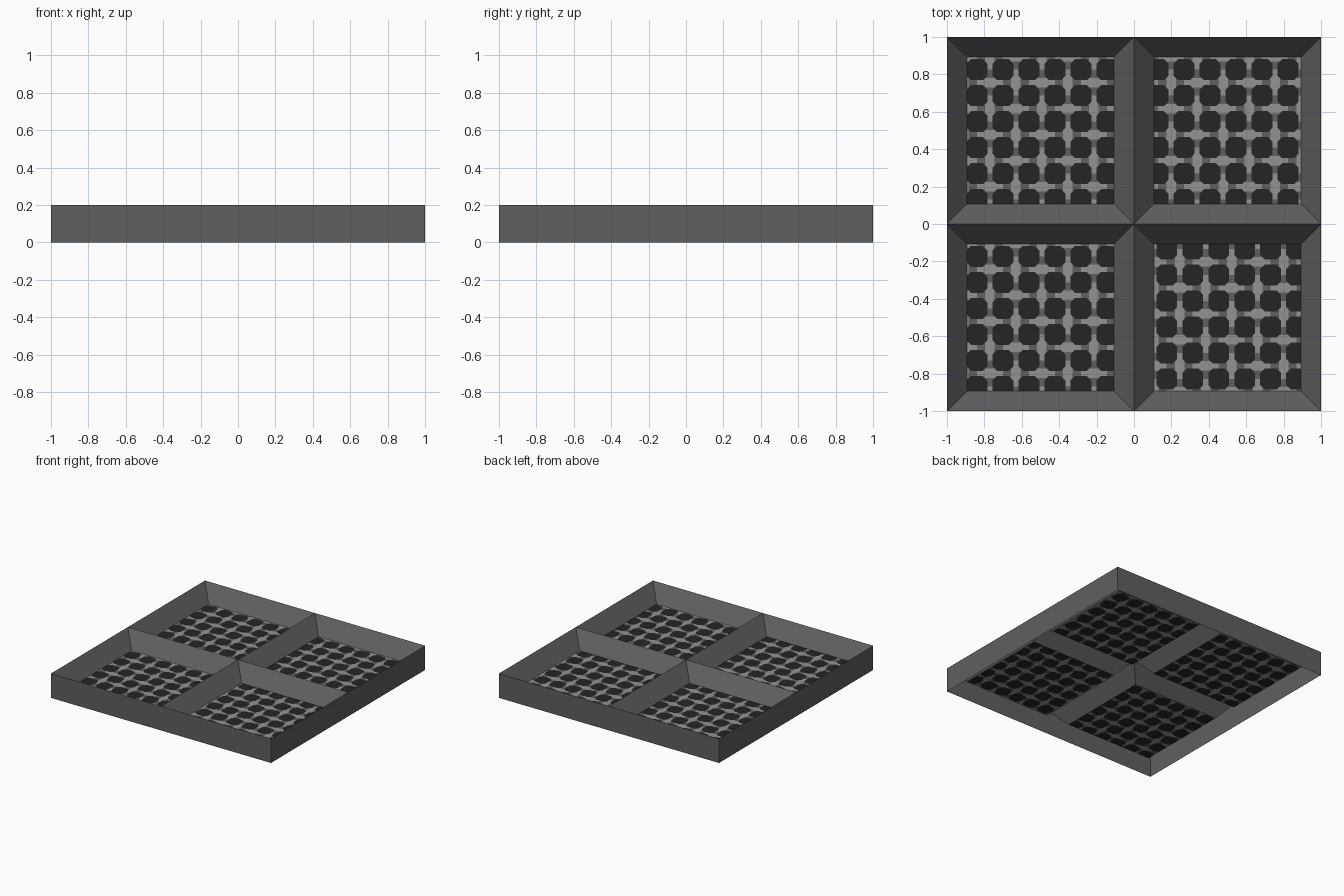
import bpy, bmesh
from mathutils import Vector

if "Cube" in bpy.data.objects:
    bpy.data.objects.remove(bpy.data.objects["Cube"])

TOP, FLOOR, INSET = 0.2, 0.075, 0.107


def material(name, v):
    m = bpy.data.materials.new(name)
    m.diffuse_color = (v, v, v, 1)
    m.use_nodes = True
    m.node_tree.nodes["Principled BSDF"].inputs["Base Color"].default_value = m.diffuse_color
    return m


GREY = material("frame grey", 0.115)
LIGHT = material("light strand grey", 0.29)
DARK = material("hole black", 0.018)


def finish(bm, name, mats):
    bmesh.ops.remove_doubles(bm, verts=bm.verts[:], dist=0.0005)
    me = bpy.data.meshes.new(name)
    bm.to_mesh(me)
    bm.free()
    for m in mats:
        me.materials.append(m)
    ob = bpy.data.objects.new(name, me)
    bpy.context.collection.objects.link(ob)
    return ob


def face(bm, pts, mat=0):
    f = bm.faces.new([bm.verts.new(p) for p in pts])
    f.material_index = mat


def ring(cx, cy, r, z):
    return [Vector((cx + sx * r, cy + sy * r, z))
            for sx, sy in ((-1, -1), (1, -1), (1, 1), (-1, 1))]


def band(bm, low, high):
    for k in range(4):
        n = (k + 1) % 4
        face(bm, (low[k], low[n], high[n], high[k]))


# Outer wall, a thin sheet open underneath
bm = bmesh.new()
band(bm, ring(0, 0, 1, 0), ring(0, 0, 1, TOP))
finish(bm, "outer_wall", [GREY])

# Sloping sides of the four compartments, meeting in sharp ridges
bm = bmesh.new()
for cx in (-0.5, 0.5):
    for cy in (-0.5, 0.5):
        hi, lo = ring(cx, cy, 0.5, TOP), ring(cx, cy, 0.5 - INSET, FLOOR)
        band(bm, hi, lo)
finish(bm, "sloped_dividers", [GREY])


def tile(bm, x, y, odd):
    """One octagonal hole with the woven strands around it."""
    h, a, c = 0.0695, 0.056, 0.032
    m = (a + c) / 2

    def put(pts, sx, sy, swap, mat):
        out = []
        for u, v in pts:
            if swap:
                u, v = v, u
            out.append((x + sx * u, y + sy * v, FLOOR))
        if sx * sy * (-1 if swap else 1) < 0:
            out.reverse()
        face(bm, out, mat)

    put([(a, -c), (a, c), (c, a), (-c, a), (-a, c), (-a, -c), (-c, -a), (c, -a)][::-1],
        1, 1, False, 2)
    for sx in (-1, 1):
        for sy in (-1, 1):
            over = (sx * sy > 0) != odd
            for swap in (False, True):
                # the strand passing under is grey and widens to the crossing
                under = 0 if swap == over else 1
                put([(a, 0), (h, 0), (h, c), (a, c)], sx, sy, swap, under)
                put([(a, c), (h, c), (h, m), (m, m)], sx, sy, swap, under)
                put([(m, m), (h, m), (h, h)], sx, sy, swap, 1)


# Woven mesh floors: compartment centre and position of one hole
cells = {
    "mesh_back_left": (-0.5, 0.5, -0.84, 0.825),
    "mesh_back_right": (0.5, 0.5, 0.824, 0.825),
    "mesh_front_left": (-0.5, -0.5, -0.84, -0.173),
    "mesh_front_right": (0.5, -0.5, 0.175, -0.828),
}
PITCH = 0.139
for name, (cx, cy, hx, hy) in cells.items():
    bm = bmesh.new()
    r = 0.5 - INSET
    for i in range(-7, 8):
        for j in range(-7, 8):
            x, y = hx + i * PITCH, hy + j * PITCH
            if abs(x - cx) < r + 0.07 and abs(y - cy) < r + 0.07:
                tile(bm, x, y, (i + j) % 2 == 1)
    for n in ((1, 0, 0), (-1, 0, 0), (0, 1, 0), (0, -1, 0)):
        n = Vector(n)
        bmesh.ops.bisect_plane(bm, geom=bm.verts[:] + bm.edges[:] + bm.faces[:],
                               plane_co=Vector((cx, cy, FLOOR)) + n * r,
                               plane_no=n, clear_outer=True)
    bmesh.ops.recalc_face_normals(bm, faces=bm.faces[:])
    for f in bm.faces:
        f.normal_update()
        if f.normal.z < 0:
            f.normal_flip()
    finish(bm, name, [GREY, LIGHT, DARK])
